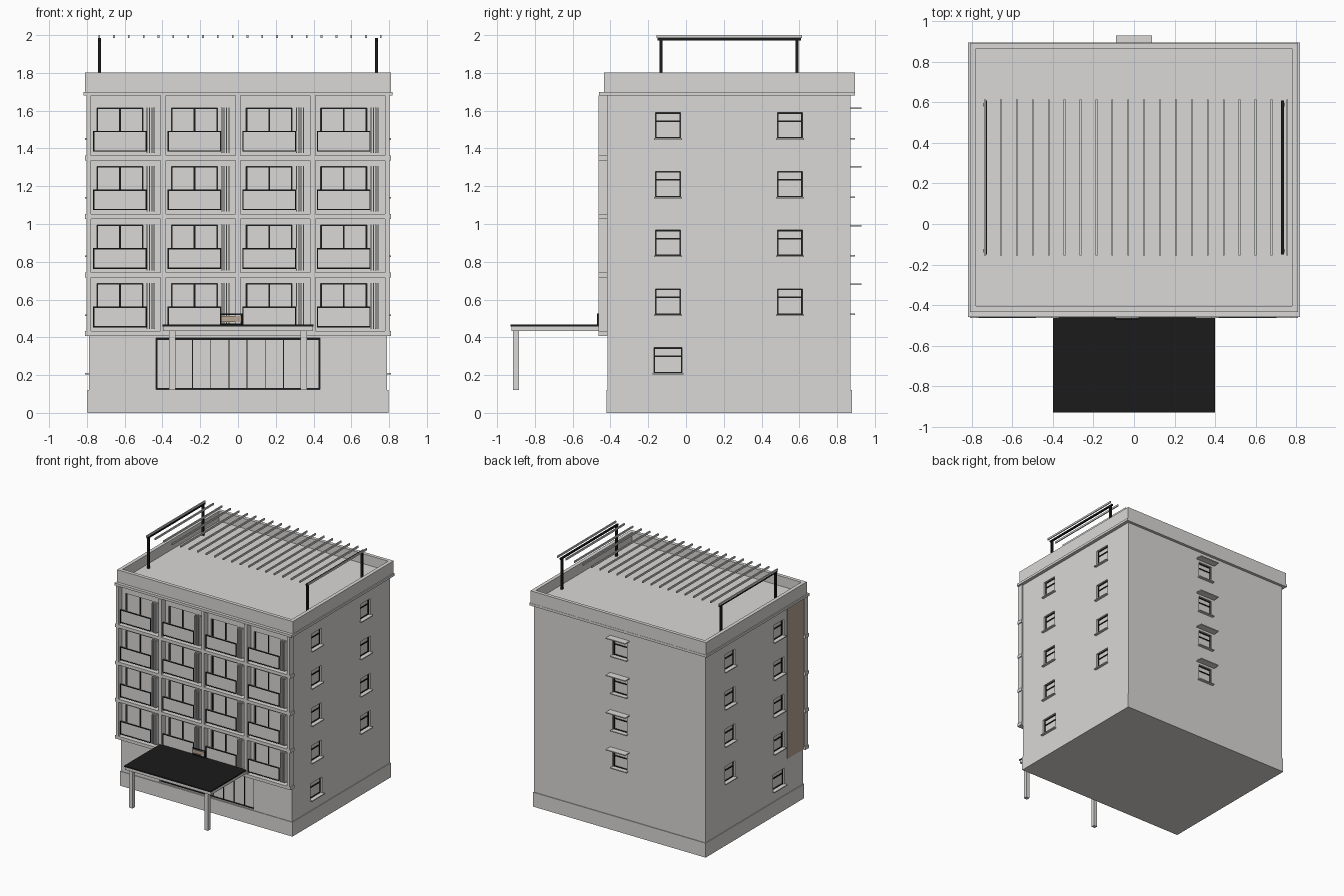
import bpy
import bmesh
from mathutils import Matrix

cube = bpy.data.objects.get("Cube")
if cube:
    bpy.data.objects.remove(cube, do_unlink=True)


def material(name, color):
    m = bpy.data.materials.new(name)
    m.use_nodes = True
    m.diffuse_color = (*color, 1)
    bsdf = m.node_tree.nodes["Principled BSDF"]
    bsdf.inputs["Base Color"].default_value = (*color, 1)
    bsdf.inputs["Roughness"].default_value = 0.8
    return m


WALL = material("wall grey", (0.7, 0.69, 0.68))
BLACK = material("black metal", (0.0105, 0.0105, 0.0105))
BROWN = material("brown panel", (0.48, 0.38, 0.3))


def boxes(name, mat, spans):
    """One object out of boxes, each given as x, y and z ranges."""
    bm = bmesh.new()
    for ranges in spans:
        size = [b - a for a, b in ranges]
        mid = [(a + b) / 2 for a, b in ranges]
        bmesh.ops.create_cube(bm, size=1, matrix=Matrix.Translation(mid) @ Matrix.Diagonal((*size, 1)))
    mesh = bpy.data.meshes.new(name)
    bm.to_mesh(mesh)
    bm.free()
    mesh.materials.append(mat)
    ob = bpy.data.objects.new(name, mesh)
    bpy.context.collection.objects.link(ob)
    return ob


def outline(u, v, t):
    """Four bars, as pairs of ranges, around the rectangle u by v."""
    return [((u[0], u[1]), (v[0], v[0] + t)), ((u[0], u[1]), (v[1] - t, v[1])),
            ((u[0], u[0] + t), (v[0] + t, v[1] - t)), ((u[1] - t, u[1]), (v[0] + t, v[1] - t))]


def around(c, w):
    return (c - w / 2, c + w / 2)


def sash(c, half, z):
    """Frame bars of a small window with a transom."""
    bars = outline((c - half, c + half), (z, z + 0.135), 0.006)
    return bars + [((c - half, c + half), (z + 0.086, z + 0.094))]


FLOOR = 0.31
BAY = 0.395
WALL_Y = -0.415
FRONT_Y = -0.464
openings = []

# Ledge, parapet, plinth and side panel
boxes("plinth", WALL, [((-0.796, 0.796), (-0.42, 0.878), (0, 0.12))])
boxes("cornice_ledge", WALL, [((-0.818, 0.818), (-0.46, 0.896), (1.68, 1.70))])
boxes("parapet", WALL, [
    ((-0.81, 0.81), (-0.435, -0.405), (1.70, 1.803)),
    ((-0.81, 0.81), (0.865, 0.894), (1.70, 1.803)),
    ((-0.81, -0.78), (-0.405, 0.865), (1.70, 1.803)),
    ((0.78, 0.81), (-0.405, 0.865), (1.70, 1.803))])
boxes("brown_side_panel", BROWN, [((-0.795, -0.785), (WALL_Y, -0.205), (0.41, 1.68))])

# Front grid of piers and floor bands
piers = [((2 * i - 4) * BAY / 2, 0.03 if i in (1, 3) else 0.024) for i in range(5)]
boxes("facade_piers", WALL, [(around(x, w), (FRONT_Y, WALL_Y), (0.41, 1.68)) for x, w in piers])
boxes("facade_bands", WALL,
      [((-0.81, 0.81), (FRONT_Y, WALL_Y), (0.407 + k * FLOOR, 0.433 + k * FLOOR)) for k in range(4)])

# Windows, balconies and privacy slats in every bay
frames, panels, rims, fins = [], [], [], []
for row in range(4):
    for col in range(4):
        x, z = -0.765 + col * BAY, 0.455 + row * FLOOR
        width, height = (x + 0.018, x + 0.262), (z, z + 0.23)
        openings.append((width, (WALL_Y - 0.02, WALL_Y + 0.02), height))
        bars = outline(width, height, 0.006)
        bars.append((around(x + 0.14, 0.009), height))
        frames += [(u, (WALL_Y + 0.014, WALL_Y + 0.022), v) for u, v in bars]
        panels.append(((x, x + 0.28), (-0.458, -0.445), (z, z + 0.105)))
        panels.append(((x, x + 0.28), (-0.445, WALL_Y), (z, z + 0.012)))
        rims += [(u, (-0.462, -0.456), v)
                 for u, v in outline((x - 0.002, x + 0.282), (z - 0.002, z + 0.107), 0.006)]
        fins += [(around(x + 0.284 + 0.0125 * i, 0.006), (-0.45, WALL_Y), (z - 0.01, z + 0.232))
                 for i in range(4)]
boxes("front_window_frames", BLACK, frames)
boxes("balcony_panels", WALL, panels)
boxes("balcony_rims", BLACK, rims)
boxes("privacy_slats", WALL, fins)

# Side windows: four upper rows in both columns, plus one at ground level
side_frames, side_sills = [], []
for side in (-1, 1):
    for y, first in ((-0.095, 0), (0.55, 1)):
        for row in range(first, 5):
            z = 0.21 + row * (FLOOR + 0.001)
            half = 0.075 if row == 0 else 0.066
            openings.append((sorted((side * 0.77, side * 0.82)), (y - half, y + half), (z, z + 0.135)))
            depth = sorted((side * 0.768, side * 0.776))
            side_frames += [(depth, u, v) for u, v in sash(y, half, z)]
            sill = sorted((side * 0.77, side * 0.81))
            side_sills.append((sill, around(y, 2 * half + 0.016), (z - 0.008, z)))
boxes("side_window_frames", BLACK, side_frames)
boxes("side_window_sills", WALL, side_sills)

# Back windows with small awnings
back_frames, back_ledges = [], []
for row in range(4):
    z = 0.525 + row * FLOOR
    openings.append(((-0.066, 0.066), (0.852, 0.9), (z, z + 0.135)))
    back_frames += [(u, (0.85, 0.858), v) for u, v in sash(0, 0.066, z)]
    back_ledges.append(((-0.075, 0.075), (0.852, 0.895), (z - 0.008, z)))
    back_ledges.append(((-0.09, 0.09), (0.87, 0.93), (z + 0.153, z + 0.161)))
boxes("back_window_frames", BLACK, back_frames)
boxes("back_sills_and_awnings", WALL, back_ledges)

# Entrance glazing
width, height = (-0.433, 0.433), (0.125, 0.397)
openings.append((width, (WALL_Y - 0.02, WALL_Y + 0.02), height))
bars = outline(width, height, 0.006)
bars += [(around(-0.433 + i * 0.866 / 9, 0.005), height) for i in range(1, 9)]
bars.append((width, (0.385, 0.397)))
boxes("entrance_frame", BLACK, [(u, (WALL_Y + 0.014, WALL_Y + 0.022), v) for u, v in bars])

# Main volume with recessed openings
body = boxes("building_body", WALL, [((-0.79, 0.79), (WALL_Y, 0.872), (0.0, 1.72))])
cutter = boxes("opening_cutter", WALL, openings)
cutter.hide_render = True
cut = body.modifiers.new("openings", "BOOLEAN")
cut.operation = "DIFFERENCE"
cut.solver = "EXACT"
cut.object = cutter
bpy.context.view_layer.objects.active = body
bpy.ops.object.modifier_apply(modifier=cut.name)
bpy.data.objects.remove(cutter, do_unlink=True)

# Entrance canopy
boxes("canopy_slab", WALL, [((-0.397, 0.397), (-0.925, WALL_Y), (0.433, 0.457))])
boxes("canopy_roof", BLACK, [((-0.4, 0.4), (-0.93, -0.458), (0.457, 0.467))])
boxes("canopy_posts", WALL, [(around(x, 0.032), (-0.915, -0.885), (0.122, 0.433)) for x in (-0.348, 0.348)])

# Small plate over the canopy, held by thin black posts
boxes("entrance_plate", BROWN, [((-0.09, 0.02), (-0.468, -0.462), (0.482, 0.512))])
bars = outline((-0.093, 0.023), (0.467, 0.525), 0.006)
boxes("entrance_plate_frame", BLACK, [(u, (-0.47, -0.462), v) for u, v in bars])

# Rooftop pergola
boxes("pergola_posts", BLACK, [(around(x, 0.017), around(y, 0.017), (1.72, 1.978))
                               for x in (-0.733, 0.733) for y in (-0.132, 0.588)])
boxes("pergola_beams", BLACK, [(around(x, 0.014), (-0.15, 0.61), (1.972, 1.985)) for x in (-0.733, 0.733)])
boxes("pergola_slats", WALL, [(around(-0.735 + i * 0.0785, 0.009), (-0.155, 0.615), (1.985, 2.0))
                              for i in range(20)])
